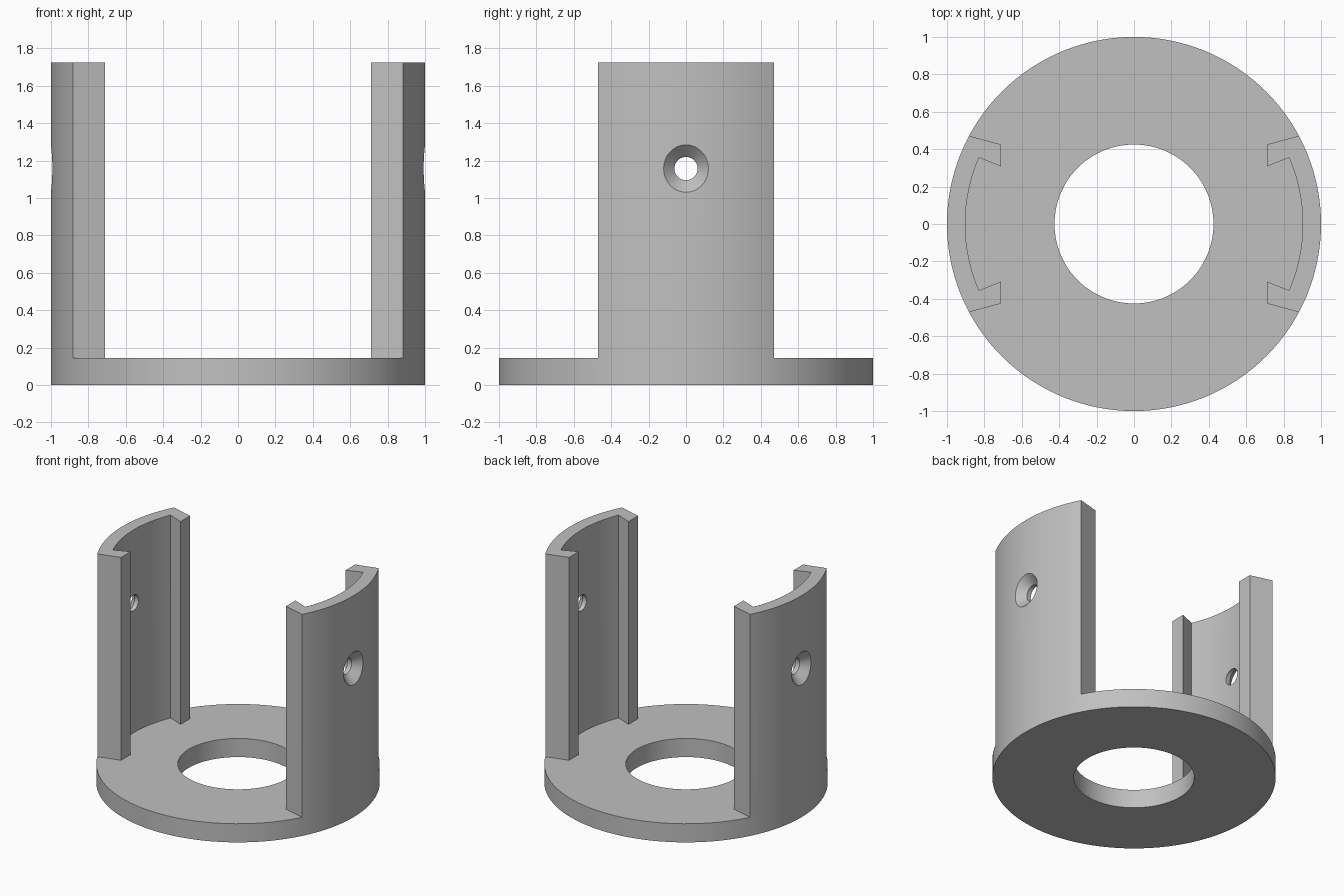
import bpy, bmesh
from math import sin, cos, pi, radians
from mathutils import Matrix

SEGMENTS = 128
STEP = 2 * pi / SEGMENTS
BASE_TOP, WALL_TOP = 0.145, 1.725
HOLE_Z = 1.157

if "Cube" in bpy.data.objects:
    bpy.data.objects.remove(bpy.data.objects["Cube"])

grey = bpy.data.materials.new("plain grey")
grey.use_nodes = True
colour = (0.53, 0.53, 0.53, 1)
grey.diffuse_color = colour
grey.node_tree.nodes["Principled BSDF"].inputs["Base Color"].default_value = colour


def add_object(name, bm):
    bmesh.ops.recalc_face_normals(bm, faces=bm.faces)
    mesh = bpy.data.meshes.new(name)
    bm.to_mesh(mesh)
    bm.free()
    mesh.materials.append(grey)
    obj = bpy.data.objects.new(name, mesh)
    bpy.context.collection.objects.link(obj)
    return obj


def prism(name, outline, z0, z1):
    """Extrude a flat outline between two heights."""
    bm = bmesh.new()
    face = bm.faces.new([bm.verts.new((x, y, z0)) for x, y in outline])
    grown = bmesh.ops.extrude_face_region(bm, geom=[face])["geom"]
    verts = [v for v in grown if isinstance(v, bmesh.types.BMVert)]
    bmesh.ops.translate(bm, verts=verts, vec=(0, 0, z1 - z0))
    return add_object(name, bm)


def lathe(name, profile, segments, closed=False):
    """Spin (radius, height) points into a solid around z."""
    bm = bmesh.new()
    rings = [[bm.verts.new((r * cos(2 * pi * i / segments),
                            r * sin(2 * pi * i / segments), z))
              for i in range(segments)] for r, z in profile]
    pairs = list(zip(rings, rings[1:]))
    if closed:
        pairs.append((rings[-1], rings[0]))
    else:
        bm.faces.new(rings[0])
        bm.faces.new(rings[-1])
    for a, b in pairs:
        for i in range(segments):
            j = (i + 1) % segments
            bm.faces.new((a[i], a[j], b[j], b[i]))
    return add_object(name, bm)


def combine(target, tool, operation):
    mod = target.modifiers.new(operation.title(), "BOOLEAN")
    mod.operation = operation
    mod.solver = "EXACT"
    mod.object = tool
    bpy.context.view_layer.objects.active = target
    bpy.ops.object.modifier_apply(modifier=mod.name)
    bpy.data.objects.remove(tool)


# Flat base ring
holder = lathe("ring_base_with_side_walls",
               [(1, 0), (1, BASE_TOP), (0.425, BASE_TOP), (0.425, 0)],
               SEGMENTS, closed=True)

# Curved side wall outline with an inward lip along each edge
outer = [(cos(i * STEP), sin(i * STEP)) for i in range(-10, 11)]
inner = [(0.902 * cos(radians(a)), 0.902 * sin(radians(a)))
         for a in [23.2 * k / 8 for k in range(8, -9, -1)]]
outline = (outer + [(0.71, 0.425), (0.71, 0.307)] + inner
           + [(0.71, -0.307), (0.71, -0.425)])

for side, angle in (("left", 0), ("right", pi)):
    turn = Matrix.Rotation(angle, 4, "Z")
    wall = prism(side + "_wall", outline, BASE_TOP / 2, WALL_TOP)
    wall.data.transform(turn)
    combine(holder, wall, "UNION")

    # Countersunk screw hole
    hole = lathe(side + "_screw_hole",
                 [(0.062, 0.8), (0.062, 0.935), (0.137, 1.01)], 48)
    hole.data.transform(turn @ Matrix.Translation((0, 0, HOLE_Z))
                        @ Matrix.Rotation(pi / 2, 4, "Y"))
    combine(holder, hole, "DIFFERENCE")

# Smooth the round surfaces, keep the corners crisp
bpy.ops.object.select_all(action="DESELECT")
holder.select_set(True)
bpy.context.view_layer.objects.active = holder
bpy.ops.object.shade_smooth_by_angle(angle=radians(20))
